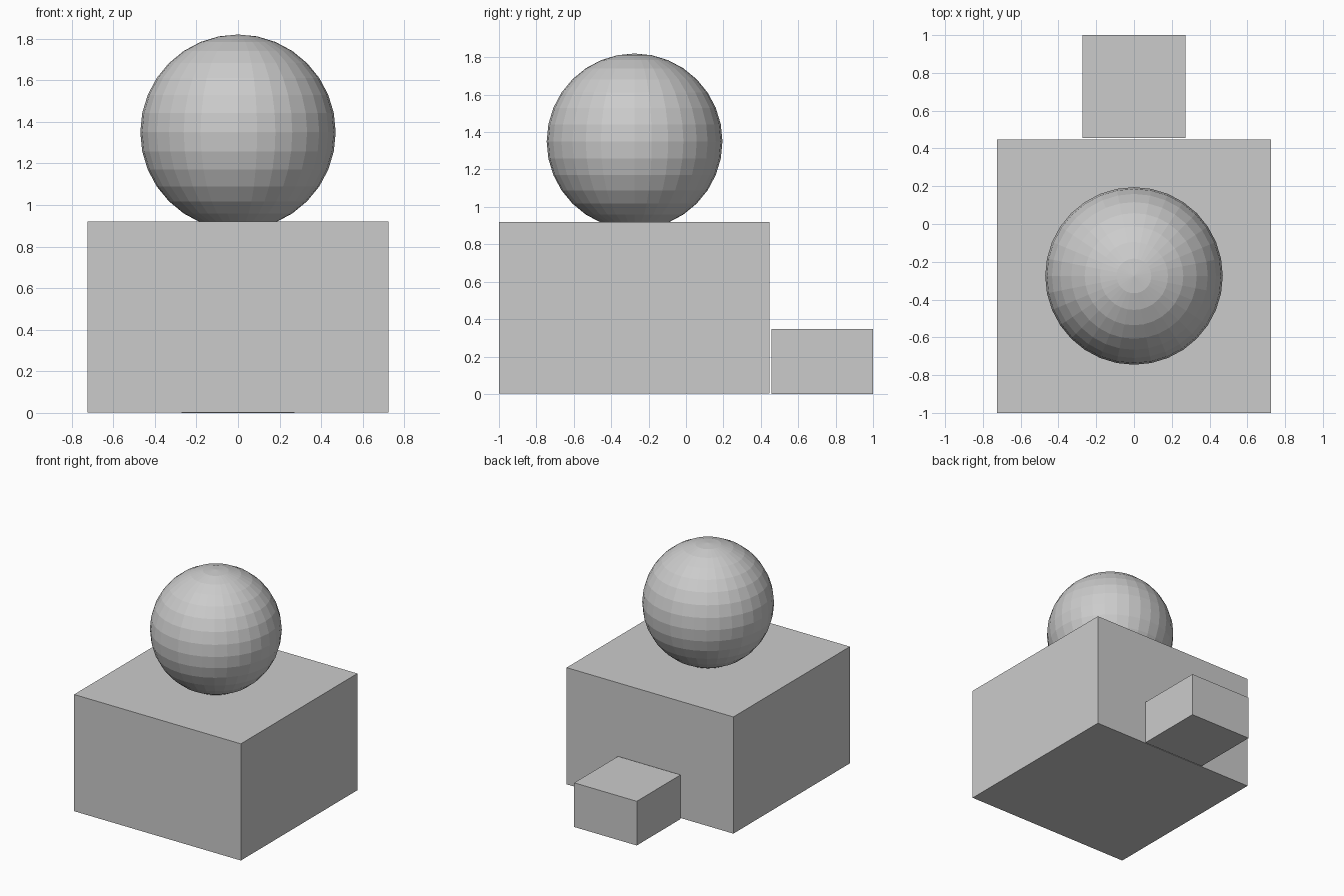
import bpy

if "Cube" in bpy.data.objects:
    bpy.data.objects.remove(bpy.data.objects["Cube"])


def box(name, lo, hi):
    """Axis-aligned box between two corners."""
    centre = [(a + b) / 2 for a, b in zip(lo, hi)]
    bpy.ops.mesh.primitive_cube_add(size=1, location=centre)
    ob = bpy.context.object
    ob.name = name
    ob.scale = [b - a for a, b in zip(lo, hi)]
    bpy.ops.object.transform_apply(location=False, rotation=False, scale=True)
    return ob


# Large block
box("base_block", (-0.725, -1.0, 0.003), (0.725, 0.447, 0.92))

# Low step standing just behind the block
box("rear_step", (-0.272, 0.456, 0.0), (0.272, 1.0, 0.347))

# Faceted ball, slightly sunk into the block's top
bpy.ops.mesh.primitive_uv_sphere_add(segments=32, ring_count=16, radius=0.47,
                                     location=(0, -0.275, 1.35))
bpy.context.object.name = "ball"
